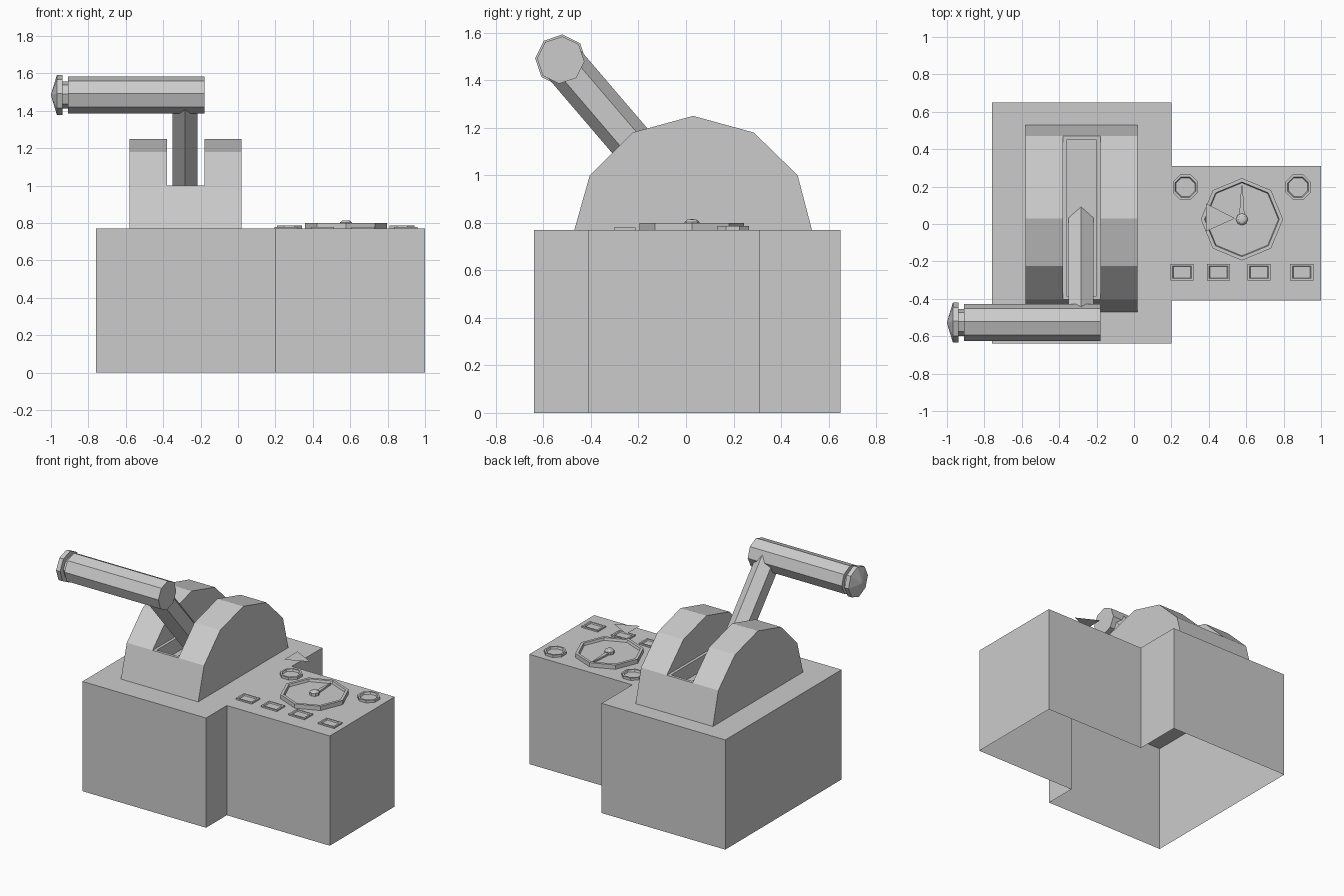
import bpy, bmesh, math
from mathutils import Vector

if "Cube" in bpy.data.objects:
    bpy.data.objects.remove(bpy.data.objects["Cube"])


def loft(name, rings, cap_start=False, cap_end=True):
    """Skin a stack of equal-length rings; optional end caps."""
    bm = bmesh.new()
    vs = [[bm.verts.new(p) for p in ring] for ring in rings]
    n = len(rings[0])
    for a, b in zip(vs, vs[1:]):
        for i in range(n):
            j = (i + 1) % n
            bm.faces.new((a[i], a[j], b[j], b[i]))
    if cap_start:
        bm.faces.new(vs[0][::-1])
    if cap_end:
        bm.faces.new(vs[-1])
    bmesh.ops.recalc_face_normals(bm, faces=bm.faces)
    me = bpy.data.meshes.new(name)
    bm.to_mesh(me)
    bm.free()
    ob = bpy.data.objects.new(name, me)
    bpy.context.collection.objects.link(ob)
    return ob


def ngon(cx, cy, z, r, n=8, turn=0.0):
    return [(cx + r * math.cos(turn + math.tau * i / n),
             cy + r * math.sin(turn + math.tau * i / n), z) for i in range(n)]


def rect(cx, cy, z, hx, hy):
    return [(cx + sx * hx, cy + sy * hy, z)
            for sx, sy in ((-1, -1), (1, -1), (1, 1), (-1, 1))]


def cut(target, x0, x1, y0, y1, z0, z1):
    cx, cy, hx, hy = (x0 + x1) / 2, (y0 + y1) / 2, (x1 - x0) / 2, (y1 - y0) / 2
    cutter = loft("cutter", [rect(cx, cy, z, hx, hy) for z in (z0, z1)], True)
    cutter.hide_render = True
    mod = target.modifiers.new("cut", "BOOLEAN")
    mod.operation, mod.solver, mod.object = "DIFFERENCE", "EXACT", cutter
    bpy.context.view_layer.objects.active = target
    bpy.ops.object.modifier_apply(modifier=mod.name)
    bpy.data.objects.remove(cutter)


TOP = 0.77

# Base: stepped plan, open underneath
plan = [(-.76, -.64), (.2, -.64), (.2, -.41), (1, -.41),
        (1, .31), (.2, .31), (.2, .65), (-.76, .65)]
loft("base", [[(x, y, z) for x, y in plan] for z in (0, TOP)])

# Lever housing: faceted arch with slot and sunken slot floor
arch = [(-.47, TOP), (-.405, 1.0), (-.225, 1.18), (.03, 1.25),
        (.285, 1.18), (.47, 1.0), (.53, TOP)]
housing = loft("lever_housing", [[(x, y, z) for y, z in arch] for x in (-.58, .02)], True)
cut(housing, -.38, -.18, -.7, .7, 1.0, 1.5)
cut(housing, -.36, -.20, -.385, .45, .9, 1.1)

# Lever shaft: hexagonal bar leaning to the front
hub = Vector((-.283, -.527, 1.485))
along = Vector((0, .65, -.76)).normalized()
normal = Vector((0, .76, .65)).normalized()
side = Vector((1, 0, 0))
hexagon = [(0, .09), (.067, .045), (.067, -.045), (0, -.09), (-.067, -.045), (-.067, .045)]
loft("lever_shaft", [[hub + along * t + side * a + normal * b for a, b in hexagon]
                     for t in (0, .88)], True)

# Handle: octagonal grip, neck, and pointed end cap
grip = [(-.18, .1), (-.91, .1), (-.91, .072), (-.937, .072),
        (-.937, .108), (-.968, .108), (-1.0, .003)]
loft("handle", [[(x, y, z) for y, z, _ in ngon(hub.y, hub.z, 0, r, 8, math.radians(-4))]
                for x, r in grip], True)

# Gauge: raised rim, sunken dial, needle and pivot
gx, gy = .577, .025
loft("gauge", [ngon(gx, gy, z, r, 8, math.pi / 2)
               for z, r in ((TOP, .22), (.80, .22), (.80, .2), (.783, .195))])
needle = [(-.014, .02), (.014, .02), (.011, .07), (.003, .18), (-.003, .18), (-.011, .07)]
loft("gauge_needle", [[(gx + x, gy + y, z) for x, y in needle] for z in (.783, .795)])
loft("gauge_pivot", [ngon(gx, gy, z, r) for z, r in
                     ((.783, .032), (.803, .032), (.813, .02), (.815, .006))])

# Loose flat marker hovering over the gauge
loft("hovering_marker", [[(.385, -.04, 1.0), (.54, .03, 1.0), (.385, .11, 1.0)]])

# Two small octagonal dials
for i, x in enumerate((.275, .877)):
    loft(f"small_dial_{i + 1}", [ngon(x, .197, z, r, 8, math.pi / 8)
                                 for z, r in ((TOP, .073), (.787, .073), (.787, .06), (.774, .054))])

# Row of four rectangular switches
for i, x in enumerate((.257, .452, .668, .897)):
    loft(f"switch_{i + 1}", [rect(x, -.258, z, hx, hy) for z, hx, hy in
                             ((TOP, .062, .045), (.78, .062, .045),
                              (.78, .05, .034), (.773, .045, .03))])
